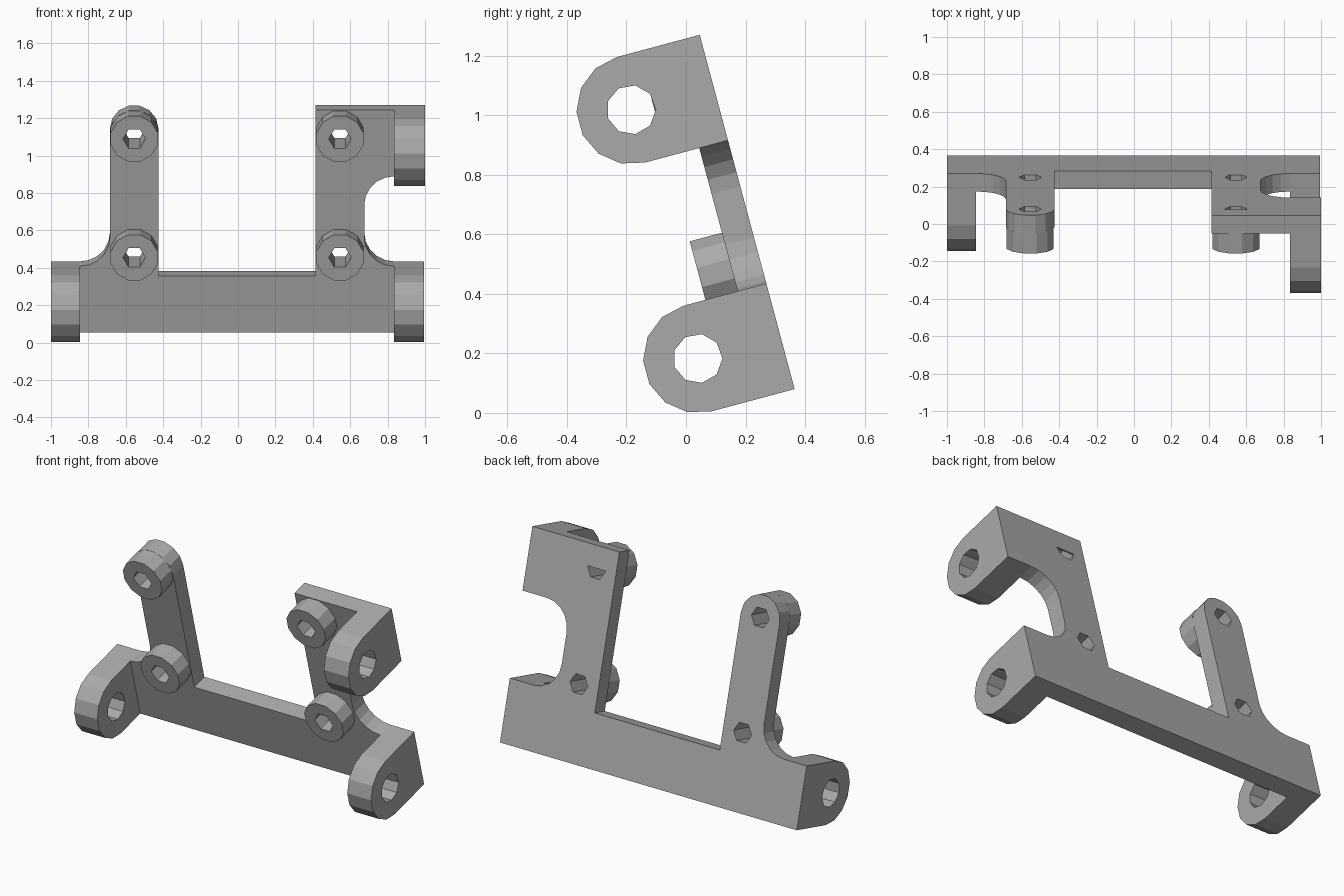
import bpy
from math import sin, cos, radians
from mathutils import Matrix, Vector

cube = bpy.data.objects.get("Cube")
if cube:
    bpy.data.objects.remove(cube)

grey = bpy.data.materials.new("plain grey")
grey.use_nodes = True
colour = (0.4, 0.4, 0.4, 1)
grey.diffuse_color = colour
grey.node_tree.nodes["Principled BSDF"].inputs["Base Color"].default_value = colour

# Leaning frame: side (x), up along the plate, and out of its front
TILT = radians(15)
SIDE = Vector((1, 0, 0))
UP = Vector((0, -sin(TILT), cos(TILT)))
OUT = Vector((0, -cos(TILT), -sin(TILT)))
ORIGIN = Vector((0, 0.365, 0.08))


def arc(cx, cy, r, start, end, steps):
    angles = [radians(start + (end - start) * i / steps) for i in range(steps + 1)]
    return [(cx + r * cos(a), cy + r * sin(a)) for a in angles]


def ring(cx, cy, r, sides, phase=0):
    return arc(cx, cy, r, phase, phase + 360, sides)[:-1]


def prism(name, loops, start, end, axes):
    """Extrude an outline, with any holes, along the third axis."""
    curve = bpy.data.curves.new(name, 'CURVE')
    curve.dimensions = '2D'
    curve.fill_mode = 'BOTH'
    curve.extrude = (end - start) / 2
    for loop in loops:
        spline = curve.splines.new('POLY')
        spline.points.add(len(loop) - 1)
        for point, (x, y) in zip(spline.points, loop):
            point.co = (x, y, 0, 1)
        spline.use_cyclic_u = True
    helper = bpy.data.objects.new(name + " outline", curve)
    mesh = bpy.data.meshes.new_from_object(helper)
    bpy.data.objects.remove(helper)
    bpy.data.curves.remove(curve)
    frame = Matrix(axes).transposed().to_4x4()
    frame.translation = ORIGIN + axes[2] * (start + end) / 2
    mesh.transform(frame)
    for poly in mesh.polygons:
        poly.use_smooth = False
    mesh.materials.clear()
    mesh.materials.append(grey)
    mesh.name = name
    obj = bpy.data.objects.new(name, mesh)
    bpy.context.collection.objects.link(obj)
    return obj


PLATE = (SIDE, UP, OUT)
LUG = (OUT, UP, -SIDE)
THICK = 0.1
TOP = 1.232
LEFT_POST, RIGHT_POST = 0.545, -0.555
LOW, HIGH = 0.445, 1.102
mounts = {
    "lower_left": (LEFT_POST, LOW), "upper_left": (LEFT_POST, HIGH),
    "lower_right": (RIGHT_POST, LOW), "upper_right": (RIGHT_POST, HIGH),
}

# Back plate: crossbar, two posts and filleted shoulders
outline = [(-0.845, 0), (0.835, 0)]
outline += arc(0.835, 0.527, 0.16, 270, 180, 5)
outline += arc(0.835, 0.705, 0.16, 180, 90, 5)
outline += [(0.835, TOP), (0.415, TOP), (0.415, 0.314), (-0.425, 0.314)]
outline += arc(RIGHT_POST, HIGH, 0.13, 0, 180, 7)
outline += arc(-0.845, 0.527, 0.16, 0, -90, 5)
holes = [ring(x, v, 0.06, 6) for x, v in mounts.values()]
prism("back_plate", [outline] + holes, 0, THICK, PLATE)

# Bosses around the mounting holes
for name, (x, v) in mounts.items():
    prism(name + "_boss", [ring(x, v, 0.13, 12, 15), ring(x, v, 0.06, 6)],
          THICK, 0.212, PLATE)

# Web closing the upper half of one hole at the back
prism("hole_web", [arc(LEFT_POST, HIGH + 0.004, 0.058, 0, 180, 3)], 0, 0.008, PLATE)

# Hinge lugs, rounded at the front
for name, x0, x1, bottom in (("lower_right_lug", -1, -0.845, 0),
                             ("lower_left_lug", 0.835, 0.995, 0),
                             ("upper_left_lug", 0.835, 1, 0.865)):
    mid = bottom + 0.1835
    side = [(0, bottom)] + arc(0.288, mid, 0.1835, -90, 90, 7) + [(0, bottom + 0.367)]
    prism(name, [side, ring(0.288, mid, 0.083, 9, 35)], -x1, -x0, LUG)
